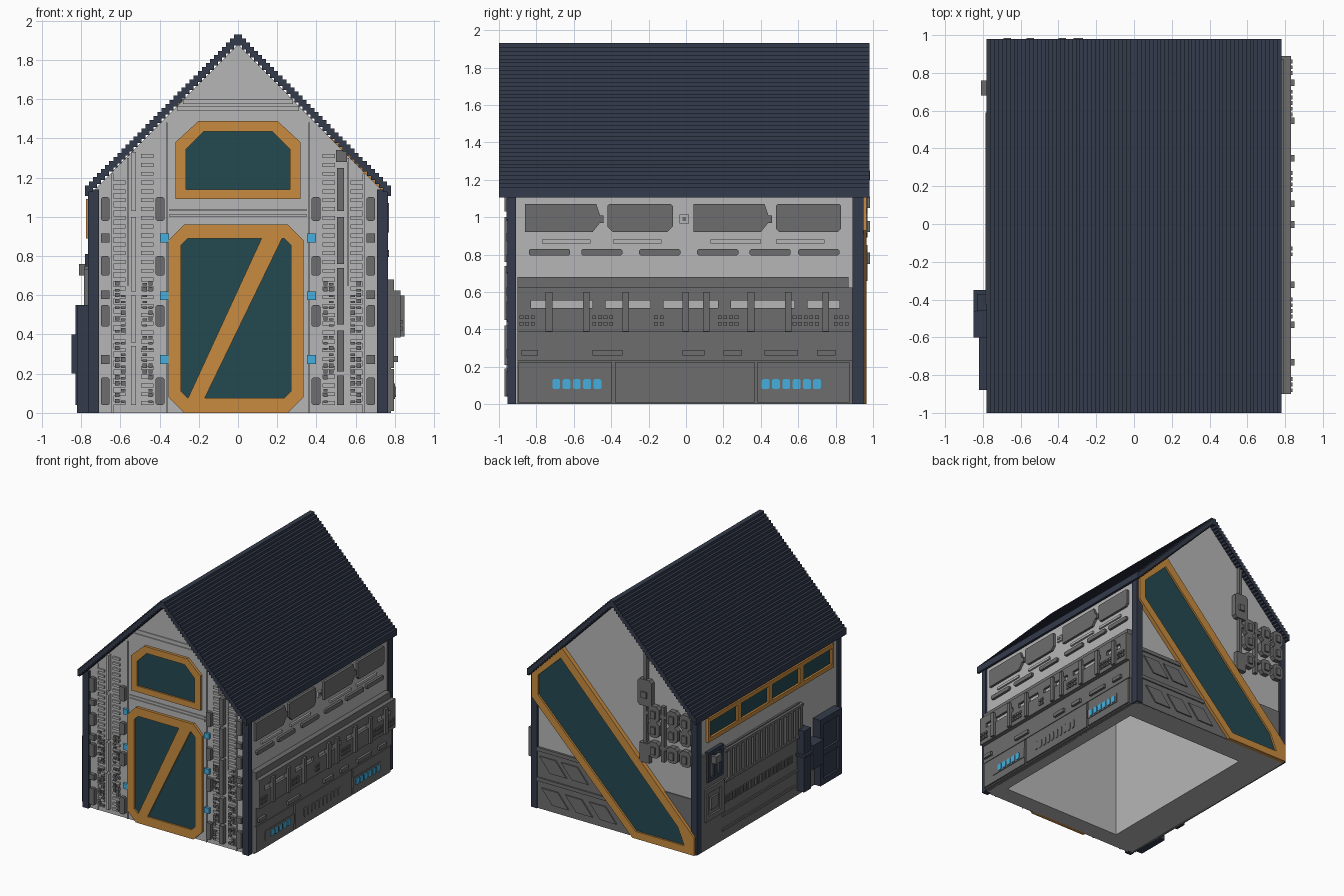
import bpy, bmesh, random
from mathutils import Vector
random.seed(4)

def mat(name, rgb):
    m = bpy.data.materials.new(name)
    m.diffuse_color = (*rgb, 1)
    return m

LIGHT = mat("light_grey", (0.47, 0.47, 0.47))
GREY = mat("mid_grey", (0.155, 0.155, 0.155))
NAVY = mat("dark_navy", (0.033, 0.043, 0.070))
ORANGE = mat("orange", (0.58, 0.26, 0.05))
TEAL = mat("dark_teal", (0.017, 0.068, 0.083))
BLUE = mat("light_blue", (0.06, 0.43, 0.73))

# Each side maps (across, up, outward) to world space
SIDE = {
    "front": lambda u, v, d: (u, -0.93 - d, v),
    "back": lambda u, v, d: (u, 0.93 + d, v),
    "right": lambda u, v, d: (0.75 + d, u, v),
    "left": lambda u, v, d: (-0.75 - d, u, v),
}

def plates(name, side, m, polys, d1, d0=-0.01):
    """Extrude flat outlines outward from a wall, all as one object."""
    bm = bmesh.new()
    f = SIDE[side]
    for p in polys:
        a = [bm.verts.new(f(u, v, d0)) for u, v in p]
        b = [bm.verts.new(f(u, v, d1)) for u, v in p]
        bm.faces.new(a)
        bm.faces.new(b)
        for i in range(len(p)):
            j = (i + 1) % len(p)
            bm.faces.new((a[i], a[j], b[j], b[i]))
    bmesh.ops.recalc_face_normals(bm, faces=bm.faces)
    me = bpy.data.meshes.new(name)
    bm.to_mesh(me)
    bm.free()
    me.materials.append(m)
    ob = bpy.data.objects.new(name, me)
    bpy.context.collection.objects.link(ob)
    return ob

def R(u0, u1, v0, v1):
    return [(u0, v0), (u1, v0), (u1, v1), (u0, v1)]

def cut(u0, u1, v0, v1, b, t):
    """Rectangle with bottom (b) and top (t) corners chamfered."""
    return [(u0 + b, v0), (u1 - b, v0), (u1, v0 + b), (u1, v1 - t),
            (u1 - t, v1), (u0 + t, v1), (u0, v1 - t), (u0, v0 + b)]

def ring(o, i):
    n = len(o)
    return [[o[k], o[(k + 1) % n], i[(k + 1) % n], i[k]] for k in range(n)]

def mirror(polys):
    return polys + [[(-u, v) for u, v in p] for p in polys]

# Walls: two thick gables and two thick side walls around an open interior
gable = [(-0.75, 0), (0.75, 0), (0.75, 1.12), (0, 1.88), (-0.75, 1.12)]
plates("front_wall", "front", LIGHT, [gable], 0, -0.15)
plates("back_wall", "back", LIGHT, [gable], 0, -0.2)
plates("right_wall", "right", LIGHT, [R(-0.93, 0.93, 0, 1.12)], 0, -0.1)
plates("left_wall", "left", LIGHT, [R(-0.93, 0.93, 0, 1.12)], 0, -0.28)
plates("ceiling_lining", "front", LIGHT, [[(-0.73, 1.1), (0, 1.86), (0.73, 1.1), (0, 1.8)]], -0.01, -1.85)

# Stepped roof
N, DX, DZ = 38, 0.78 / 38, 0.0208
top, low = [], []
for i in range(N):
    z = 1.93 - i * DZ
    top += [(i * DX, z), ((i + 1) * DX, z)]
    low += [(i * DX, z - 0.055), ((i + 1) * DX, z - 0.055)]
half = lambda s: [(-u, v) for u, v in s[::-1]][:-1]
plates("stepped_roof", "front", NAVY, [half(top) + top[1:] + low[:0:-1] + [(-u, v) for u, v in low[1:]]],
       0.07, -1.91)

# Corner posts
plates("front_corner_posts", "front", NAVY, mirror([R(0.71, 0.765, 0, 1.14)]), 0.025, -0.02)
plates("back_corner_posts", "back", NAVY, mirror([R(0.71, 0.765, 0, 1.14)]), 0.018, -0.04)

# Front door and upper window
door = cut(-0.29, 0.27, 0.075, 0.89, 0.035, 0.035)
plates("door_frame", "front", ORANGE, ring(cut(-0.355, 0.335, 0, 0.96, 0.08, 0.08), door)
       + [[(-0.255, 0.075), (-0.17, 0.075), (0.225, 0.89), (0.12, 0.89)]], 0.022)
plates("door_panel", "front", TEAL, [door], 0.008)
win_o = [(-0.32, 1.09), (0.32, 1.09), (0.32, 1.38), (0.2, 1.49), (-0.2, 1.49), (-0.32, 1.38)]
win_i = [(-0.265, 1.14), (0.265, 1.14), (0.265, 1.345), (0.175, 1.435), (-0.175, 1.435), (-0.265, 1.345)]
plates("upper_window_frame", "front", ORANGE, ring(win_o, win_i), 0.022)
plates("upper_window_pane", "front", TEAL, [win_i], 0.008)

# Front trim strips
plates("front_trim", "front", LIGHT,
       [R(-0.28, 0.28, 1.575, 1.6), R(-0.31, 0.31, 1.54, 1.565), R(-0.35, 0.35, 1.0, 1.015), R(-0.35, 0.35, 1.03, 1.04)]
       + mirror([R(0.36, 0.368, 0, 1.48), R(0.635, 0.645, 0, 1.22), R(0.555, 0.565, 0.65, 1.3)]), 0.008)
bars = []
for k in range(29):
    z = 0.04 + k * 0.045
    bars.append(R(0.43, 0.495, z, z + 0.02))
    if z < 1.2:
        bars.append(R(0.575, 0.635, z, z + 0.02))
plates("front_ribs", "front", LIGHT, mirror(bars), 0.014)
# Grey boxes and blue lamps in columns
boxes = []
for z0, z1 in ((0.04, 0.18), (0.44, 0.55), (0.7, 0.8), (0.98, 1.1)):
    boxes += [cut(0.655, 0.7, z0, z1, 0.008, 0.008), cut(0.375, 0.42, z0, z1, 0.008, 0.008)]
boxes += [R(0.655, 0.7, z, z + 0.045) for z in (0.25, 0.58, 0.87)]
plates("front_boxes", "front", GREY, mirror(boxes), 0.03)
plates("front_lamps", "front", BLUE, mirror([R(0.353, 0.397, z, z + 0.045) for z in (0.25, 0.575, 0.87)]), 0.02)
plates("right_conduit", "front", GREY, [R(0.505, 0.54, a, b) for a, b in
       ((0.04, 0.19), (0.21, 0.42), (0.45, 0.74), (0.76, 1.0), (1.03, 1.25))] + [R(0.5, 0.555, 1.28, 1.34)], 0.04)
plates("left_conduit", "front", LIGHT, [R(-0.545, -0.52, a, b) for a, b in
       ((0.04, 0.34), (0.36, 0.6), (0.62, 1.0), (1.03, 1.33))], 0.03)
# Dense small fittings on the lower front
fit = []
for k in range(21):
    z = 0.05 + k * 0.03
    for u in (0.435, 0.465, 0.575, 0.605):
        if random.random() < 0.6:
            fit.append(R(u, u + 0.022, z, z + random.choice((0.012, 0.022))))
plates("front_fittings", "front", GREY, mirror(fit), 0.022)

# Right wall: upper panels
plates("right_upper_panels", "right", GREY, [
    [(-0.86, 0.92), (-0.5, 0.92), (-0.46, 0.97), (-0.44, 0.97), (-0.44, 1.01), (-0.46, 1.01), (-0.48, 1.07), (-0.86, 1.07)],
    cut(-0.42, -0.07, 0.92, 1.07, 0.03, 0.01),
    [(0.04, 0.92), (0.4, 0.92), (0.44, 0.97), (0.46, 0.97), (0.46, 1.01), (0.44, 1.01), (0.42, 1.07), (0.04, 1.07)],
    cut(0.48, 0.83, 0.92, 1.07, 0.02, 0.01), R(-0.02, 0.0, 0.98, 1.0)], 0.02)
plates("right_thin_rails", "right", LIGHT, [R(a, b, 0.86, 0.88) for a, b in
       ((-0.77, -0.51), (-0.39, -0.13), (0.13, 0.4), (0.48, 0.74))] + [R(-0.035, 0.015, 0.965, 1.015)], 0.015)
plates("right_small_plates", "right", GREY, [cut(a, a + 0.22, 0.795, 0.83, 0.008, 0.008)
       for a in (-0.84, -0.56, -0.25, 0.06, 0.34, 0.6)], 0.02)
# Right wall: belt with slit, bars and studs
plates("right_ledge", "right", GREY, [R(-0.9, 0.87, 0.62, 0.68), R(-0.9, 0.89, 0.23, 0.4)], 0.045)
plates("right_belt", "right", GREY, [R(-0.9, 0.89, 0.385, 0.515), R(-0.9, 0.89, 0.555, 0.625)]
       + [R(a, a + 0.07, 0.5, 0.57) for a in (-0.9, -0.5, -0.19, 0.17, 0.58, 0.82)], 0.08)
plates("belt_slit", "right", LIGHT, [R(-0.89, 0.88, 0.51, 0.56)], 0.06)
plates("belt_bars", "right", GREY, [R(a, a + 0.035, 0.39, 0.6) for a in
       (-0.75, -0.55, -0.34, -0.02, 0.09, 0.33, 0.53, 0.73)], 0.1)
studs = [R(a + i * 0.03, a + i * 0.03 + 0.02, z, z + 0.02)
         for a, n in ((-0.89, 3), (-0.5, 4), (-0.17, 2), (0.17, 4), (0.57, 5), (0.79, 3))
         for i in range(n) for z in (0.42, 0.455)]
plates("belt_studs", "right", GREY, studs, 0.09)
plates("right_lower_fittings", "right", GREY, [R(a, a + w, 0.26, 0.29) for a, w in
       ((-0.88, 0.09), (-0.5, 0.16), (-0.02, 0.12), (0.2, 0.1), (0.42, 0.18), (0.7, 0.1))], 0.065)
# Right wall: base panels with blue lamps
plates("right_base", "right", GREY, [R(-0.9, 0.89, 0, 0.24)], 0.03)
plates("right_base_panels", "right", GREY, [R(-0.895, -0.395, 0.01, 0.225), R(-0.38, 0.365, 0.01, 0.225),
       R(0.38, 0.875, 0.01, 0.225)], 0.045)
plates("lamp_troughs", "right", GREY, [R(-0.78, -0.4, 0.07, 0.15), R(0.38, 0.74, 0.07, 0.15)]
       + [cut(-0.27 + i * 0.05, -0.235 + i * 0.05, 0.07, 0.145, 0.01, 0.01) for i in range(10)], 0.05)
plates("right_lamps", "right", BLUE, [cut(a + i * 0.055, a + i * 0.055 + 0.042, 0.08, 0.135, 0.008, 0.008)
       for a, n in ((-0.715, 5), (0.405, 6)) for i in range(n)], 0.056)

# Left wall: window strip
edges = [0.81, 0.40, -0.01, -0.42, -0.84]
panes = [R(b + 0.025, a - 0.025, 0.925, 1.055) for a, b in zip(edges, edges[1:])]
plates("left_window_frame", "left", ORANGE,
       [q for (a, b), p in zip(zip(edges, edges[1:]), panes) for q in ring(R(b, a, 0.89, 1.09), p)], 0.025)
plates("left_window_panes", "left", TEAL, panes, 0.008)
# Left wall: grey cladding, grille, slots
plates("left_cladding", "left", GREY, [[(-0.9, 0), (0.89, 0), (0.89, 0.8), (0.6, 0.8), (0.56, 0.76),
       (-0.4, 0.76), (-0.45, 0.6), (-0.45, 0.3), (-0.9, 0.3)]], 0.015)
plates("left_grille", "left", GREY, [R(-0.42 + i * 0.062, -0.385 + i * 0.062, 0.5, 0.73) for i in range(16)]
       + [R(-0.43, 0.59, 0.73, 0.75), R(-0.43, 0.59, 0.48, 0.5)], 0.035)
plates("left_slots", "left", GREY, [R(-0.3 + i * 0.036, -0.28 + i * 0.036, 0.3, 0.36) for i in range(25)]
       + [R(-0.42, 0.62, 0.08, 0.1), R(-0.42, 0.62, 0.2, 0.22)], 0.025)
plates("left_control_box", "left", NAVY, ring(R(0.62, 0.82, 0.56, 0.81), R(0.65, 0.79, 0.59, 0.78))
       + [R(0.7, 0.74, 0.58, 0.79)], 0.03)
plates("left_control_cover", "left", GREY, [R(0.68, 0.76, 0.7, 0.76)], 0.06)
plates("left_lower_box", "left", GREY, ring(R(0.61, 0.85, 0.24, 0.51), R(0.65, 0.81, 0.28, 0.47))
       + [R(0.68, 0.78, 0.32, 0.42)], 0.03)
# Left wall: navy service door and post
plates("service_door", "left", NAVY, [R(-0.88, -0.6, 0, 0.55)], 0.05)
plates("service_door_trim", "left", NAVY, ring(R(-0.88, -0.6, 0, 0.55), R(-0.84, -0.64, 0.05, 0.5))
       + [R(-0.84, -0.64, 0.24, 0.29)], 0.07)
plates("service_post", "left", NAVY, [R(-0.46, -0.37, 0.04, 0.55)], 0.08)
plates("service_handle", "left", NAVY, [R(-0.48, -0.35, 0.335, 0.355), R(-0.6, -0.46, 0.2, 0.4)], 0.1)

# Back wall: diagonal glazed band
band_o = [(0.75, 1.15), (0.47, 1.41), (-0.75, 0.15), (-0.75, 0), (-0.18, 0), (0.75, 0.93)]
band_i = [(0.69, 1.12), (0.48, 1.32), (-0.6, 0.2), (-0.66, 0.06), (-0.21, 0.06), (0.69, 0.96)]
plates("back_band_frame", "back", ORANGE, ring(band_o, band_i), 0.035)
plates("back_band_glass", "back", TEAL, [band_i], 0.02)
# Back wall: grey base with slanted plates on both sides of the band
plates("back_base", "back", GREY, [[(-0.18, 0), (0.71, 0), (0.71, 0.5), (0.31, 0.5)],
       [(-0.71, 0.17), (-0.46, 0.45), (-0.71, 0.45)]], 0.008)
slant = [[(u, z), (u + 0.15, z), (u + 0.25, z + 0.12), (u + 0.1, z + 0.12)]
         for z, us in ((0.06, (-0.02, 0.2, 0.42)), (0.32, (0.24, 0.44))) for u in us]
plates("back_slanted_plates", "back", GREY, slant + [R(0.07, 0.71, 0.23, 0.26), R(0.31, 0.71, 0.48, 0.51)], 0.018)
# Back wall: pipe and machinery
plates("back_pipe", "back", GREY, [R(-0.31, -0.28, 0.68, 1.6), R(-0.7, -0.28, 1.06, 1.09),
       R(-0.7, -0.28, 0.8, 0.83), R(-0.47, -0.44, 0.7, 1.16)], 0.03)
plates("back_machinery", "back", GREY, [cut(-0.36, -0.23, 1.13, 1.35, 0.02, 0.02), R(-0.34, -0.25, 0.66, 0.82)]
       + [cut(u, u + 0.1, z, z + 0.13, 0.025, 0.025) for z in (0.72, 0.89, 1.02) for u in (-0.72, -0.6, -0.43)], 0.04)
plates("back_valves", "back", GREY, [R(u, u + 0.04, z, z + 0.06) for z in (0.75, 0.92, 1.05)
       for u in (-0.69, -0.57, -0.4)] + [R(-0.32, -0.27, 1.2, 1.25)], 0.055)
